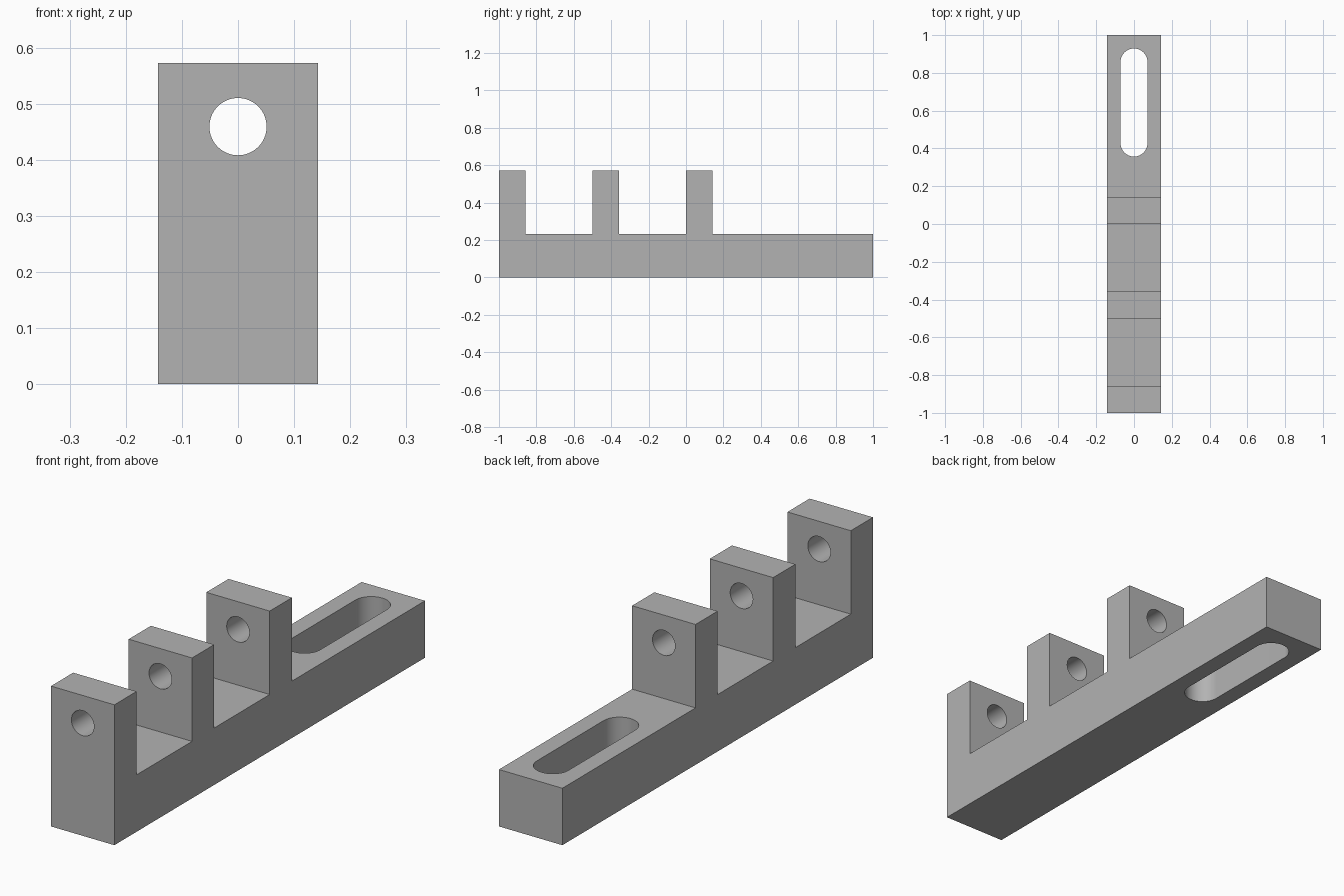
import bpy, bmesh, math
from mathutils import Vector

cube = bpy.data.objects.get("Cube")
if cube:
    bpy.data.objects.remove(cube, do_unlink=True)

W = 1 / 7            # half width of the bar, also the post thickness
BASE, TOP = 0.232, 0.572
POSTS = (-1, -0.5, 0)

grey = bpy.data.materials.new("plain grey")
grey.use_nodes = True
grey.diffuse_color = (0.45, 0.45, 0.45, 1)
grey.node_tree.nodes["Principled BSDF"].inputs["Base Color"].default_value = grey.diffuse_color


def prism(name, outline, sweep):
    """Extrude a closed outline of 3D points along a vector."""
    bm = bmesh.new()
    face = bm.faces.new([bm.verts.new(p) for p in outline])
    moved = bmesh.ops.extrude_face_region(bm, geom=[face])["geom"]
    bmesh.ops.translate(bm, vec=Vector(sweep),
                        verts=[v for v in moved if isinstance(v, bmesh.types.BMVert)])
    bmesh.ops.recalc_face_normals(bm, faces=bm.faces)
    mesh = bpy.data.meshes.new(name)
    bm.to_mesh(mesh)
    bm.free()
    mesh.materials.append(grey)
    obj = bpy.data.objects.new(name, mesh)
    bpy.context.collection.objects.link(obj)
    return obj


def arc(radius, start, end, steps):
    angles = [math.radians(start + (end - start) * i / steps) for i in range(steps + 1)]
    return [(radius * math.cos(a), radius * math.sin(a)) for a in angles]


# Side profile: flat bar with three upright posts
profile = [(1, 0), (-1, 0)]
for y in POSTS:
    profile += [(y, BASE), (y, TOP), (y + W, TOP), (y + W, BASE)]
profile.append((1, BASE))
profile.remove((-1, BASE))
bracket = prism("slotted_bracket", [(-W, y, z) for y, z in profile], (2 * W, 0, 0))

# Cutter for the round holes through all posts
hole = prism("post_hole_cutter",
             [(x, -1.1, z + 0.459) for x, z in arc(0.051, 0, 360, 64)[:-1]], (0, 1.5, 0))

# Cutter for the rounded slot through the bar
R = W / 2
slot_outline = [(x, y + 0.929 - R, -0.1) for x, y in arc(R, 0, 180, 32)]
slot_outline += [(x, y + 0.357 + R, -0.1) for x, y in arc(R, 180, 360, 32)]
slot = prism("slot_cutter", slot_outline, (0, 0, 0.5))

for cutter in (hole, slot):
    cutter.hide_render = True
    mod = bracket.modifiers.new(cutter.name, "BOOLEAN")
    mod.operation = "DIFFERENCE"
    mod.solver = "EXACT"
    mod.object = cutter

# Apply the cuts, drop the cutters and smooth the curved walls
bpy.ops.object.select_all(action="DESELECT")
bpy.context.view_layer.objects.active = bracket
bracket.select_set(True)
for mod in list(bracket.modifiers):
    bpy.ops.object.modifier_apply(modifier=mod.name)
for cutter in (hole, slot):
    bpy.data.objects.remove(cutter, do_unlink=True)
bpy.ops.object.shade_smooth_by_angle(angle=math.radians(30))
